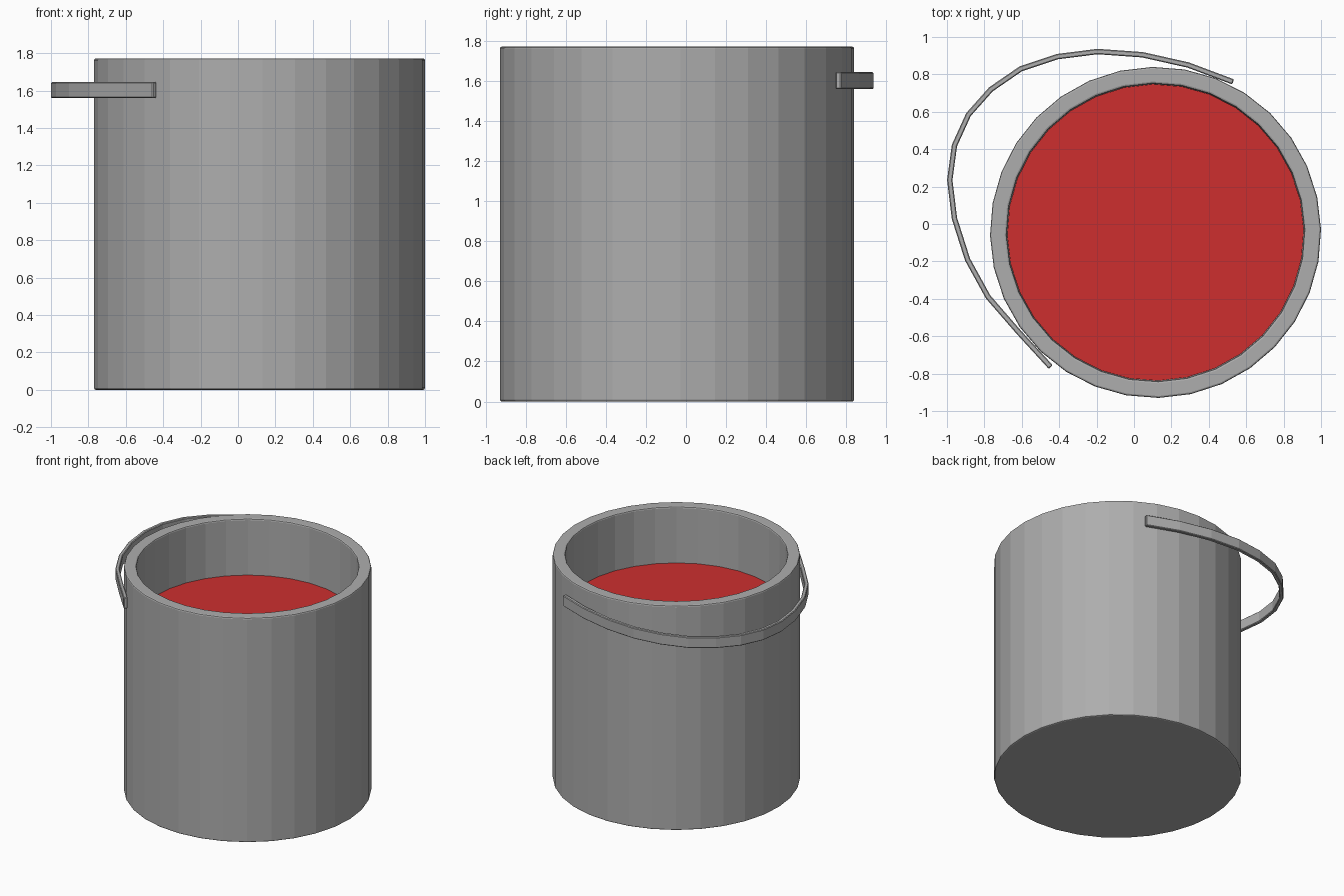
import bpy, bmesh, math
from mathutils import Vector

if "Cube" in bpy.data.objects:
    bpy.data.objects.remove(bpy.data.objects["Cube"])

SIDES = 32
CX, CY = 0.115, -0.045
TWIST = math.radians(1.1)


def material(name, color):
    m = bpy.data.materials.new(name)
    m.diffuse_color = (*color, 1.0)
    m.use_nodes = True
    m.node_tree.nodes["Principled BSDF"].inputs["Base Color"].default_value = m.diffuse_color
    return m


def add_object(name, bm, mat):
    bmesh.ops.recalc_face_normals(bm, faces=bm.faces)
    mesh = bpy.data.meshes.new(name)
    bm.to_mesh(mesh)
    bm.free()
    mesh.materials.append(mat)
    ob = bpy.data.objects.new(name, mesh)
    bpy.context.collection.objects.link(ob)
    return ob


def ring(bm, radius, z):
    return [bm.verts.new((CX + radius * math.cos(TWIST + i * math.tau / SIDES),
                          CY + radius * math.sin(TWIST + i * math.tau / SIDES), z))
            for i in range(SIDES)]


def bridge(bm, a, b, closed=True):
    n = len(a)
    for i in range(n if closed else n - 1):
        j = (i + 1) % n
        bm.faces.new((a[i], a[j], b[j], b[i]))


metal = material("grey metal", (0.42, 0.42, 0.42))
paint = material("red paint", (0.61, 0.028, 0.028))

# Bucket: lathed wall with softened edges and an inner floor
profile = [(0.875, 0.0), (0.882, 0.003), (0.885, 0.01), (0.885, 1.762),
           (0.882, 1.769), (0.875, 1.772), (0.807, 1.772), (0.799, 1.769),
           (0.796, 1.762), (0.79, 0.09)]
bm = bmesh.new()
rings = [ring(bm, r, z) for r, z in profile]
for a, b in zip(rings, rings[1:]):
    bridge(bm, a, b)
bm.faces.new(rings[0])
bm.faces.new(rings[-1])
add_object("bucket", bm, metal)

# Liquid surface inside the bucket
bm = bmesh.new()
disc = bm.faces.new(ring(bm, 0.793, 1.33))
if disc.normal.z < 0:
    disc.normal_flip()
mesh = bpy.data.meshes.new("liquid")
bm.to_mesh(mesh)
bm.free()
mesh.materials.append(paint)
bpy.context.collection.objects.link(bpy.data.objects.new("liquid", mesh))

# Handle: flat strip swept along a bowed path, resting horizontally
path = [Vector(p) for p in [
    (0.53, 0.76), (0.29, 0.85), (0.045, 0.905), (-0.195, 0.922),
    (-0.41, 0.895), (-0.605, 0.83), (-0.765, 0.72), (-0.885, 0.585),
    (-0.96, 0.42), (-0.985, 0.235), (-0.96, 0.03), (-0.89, -0.19),
    (-0.78, -0.39), (-0.615, -0.58), (-0.445, -0.765)]]
Z0, Z1, HALF = 1.56, 1.645, 0.0145
bm = bmesh.new()
sections = []
for i, p in enumerate(path):
    t = (path[min(i + 1, len(path) - 1)] - path[max(i - 1, 0)]).normalized()
    n = Vector((-t.y, t.x)) * HALF
    sections.append([bm.verts.new((p.x + s * n.x, p.y + s * n.y, z))
                     for s, z in ((-1, Z0), (1, Z0), (1, Z1), (-1, Z1))])
for a, b in zip(sections, sections[1:]):
    bridge(bm, a, b)
bm.faces.new(sections[0])
bm.faces.new(sections[-1])
handle = add_object("handle", bm, metal)
bevel = handle.modifiers.new("soft edges", 'BEVEL')
bevel.width = 0.005
bevel.segments = 1
bevel.limit_method = 'ANGLE'
bevel.angle_limit = math.radians(50)
